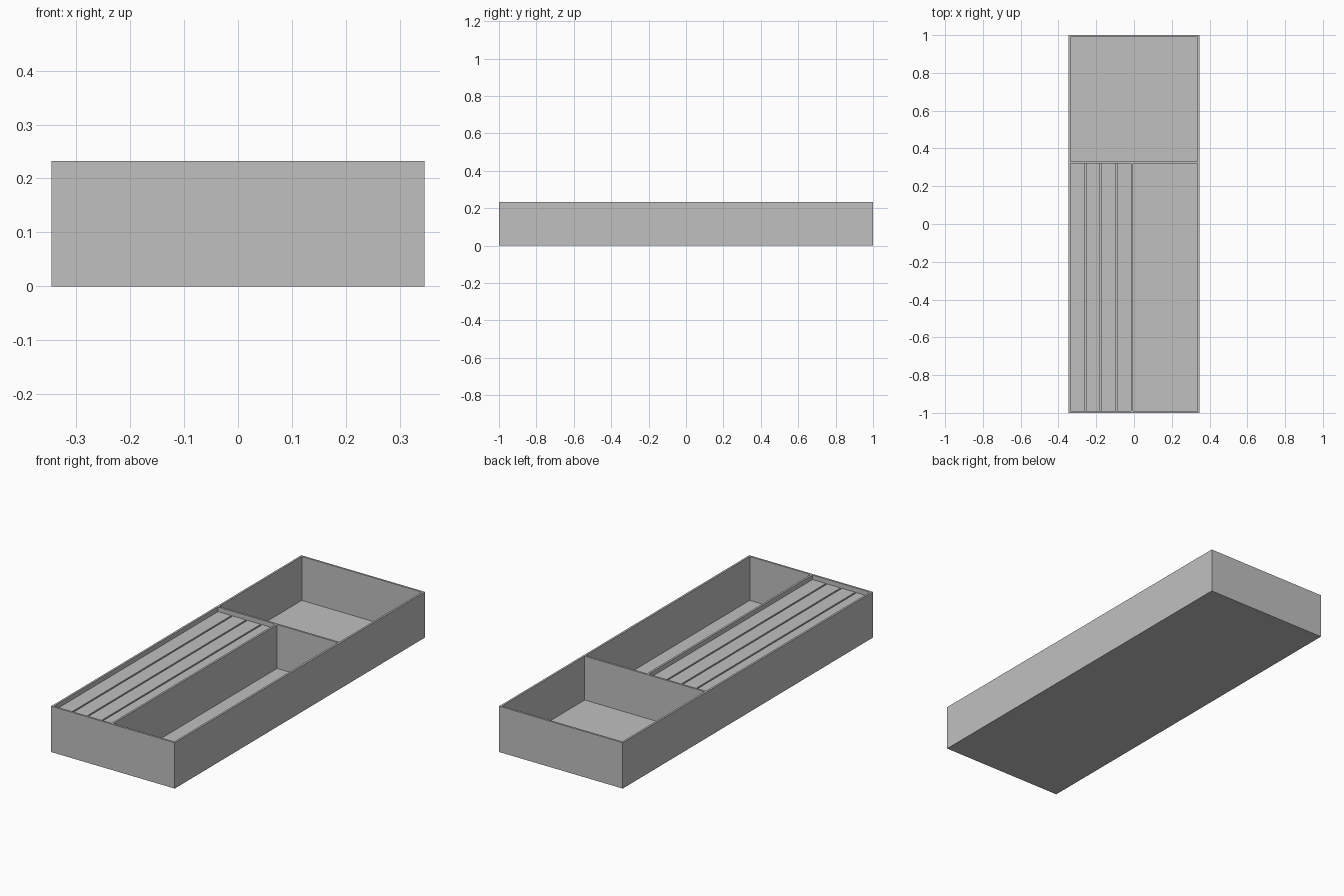
import bpy

cube = bpy.data.objects.get("Cube")
if cube:
    bpy.data.objects.remove(cube, do_unlink=True)

# Overall dimensions
HALF_W, HALF_L, HEIGHT = 0.346, 1.0, 0.232
WALL = 0.010
PARTITION_Y = 0.320      # front face of the cross partition
DIVIDER_X = -0.015       # left face of the long divider
SLAT_TOP = 0.209
SLOT = 0.008
SLATS = 4

grey = bpy.data.materials.new("light grey")
grey.use_nodes = True
colour = (0.527, 0.527, 0.527, 1)
grey.diffuse_color = colour
grey.node_tree.nodes["Principled BSDF"].inputs["Base Color"].default_value = colour


def box(name, x, y, z):
    """Box spanning the given (low, high) ranges."""
    bpy.ops.mesh.primitive_cube_add(size=1)
    obj = bpy.context.object
    obj.name = name
    obj.data.materials.append(grey)
    for v in obj.data.vertices:
        v.co = [r[0] if c < 0 else r[1] for c, r in zip(v.co, (x, y, z))]
    return obj


inner_x, inner_y = HALF_W - WALL, HALF_L - WALL
wall_z = (WALL, HEIGHT)

# Base panel and outer walls
box("base_panel", (-HALF_W, HALF_W), (-HALF_L, HALF_L), (0, WALL))
for name, side in (("left", 1), ("right", -1)):
    xs = sorted((side * inner_x, side * HALF_W))
    box(name + "_wall", xs, (-HALF_L, HALF_L), wall_z)
for name, side in (("back", 1), ("front", -1)):
    ys = sorted((side * inner_y, side * HALF_L))
    box(name + "_wall", (-inner_x, inner_x), ys, wall_z)

# Inner partitions
box("cross_partition", (-inner_x, inner_x), (PARTITION_Y, PARTITION_Y + WALL), wall_z)
box("long_divider", (DIVIDER_X, DIVIDER_X + WALL), (-inner_y, PARTITION_Y), wall_z)

# Raised slats separated by narrow slots
slat_w = (DIVIDER_X + inner_x - SLOT * (SLATS - 1)) / SLATS
for i in range(SLATS):
    x0 = -inner_x + i * (slat_w + SLOT)
    box(f"slat_{i + 1}", (x0, x0 + slat_w), (-inner_y, PARTITION_Y), (WALL, SLAT_TOP))
